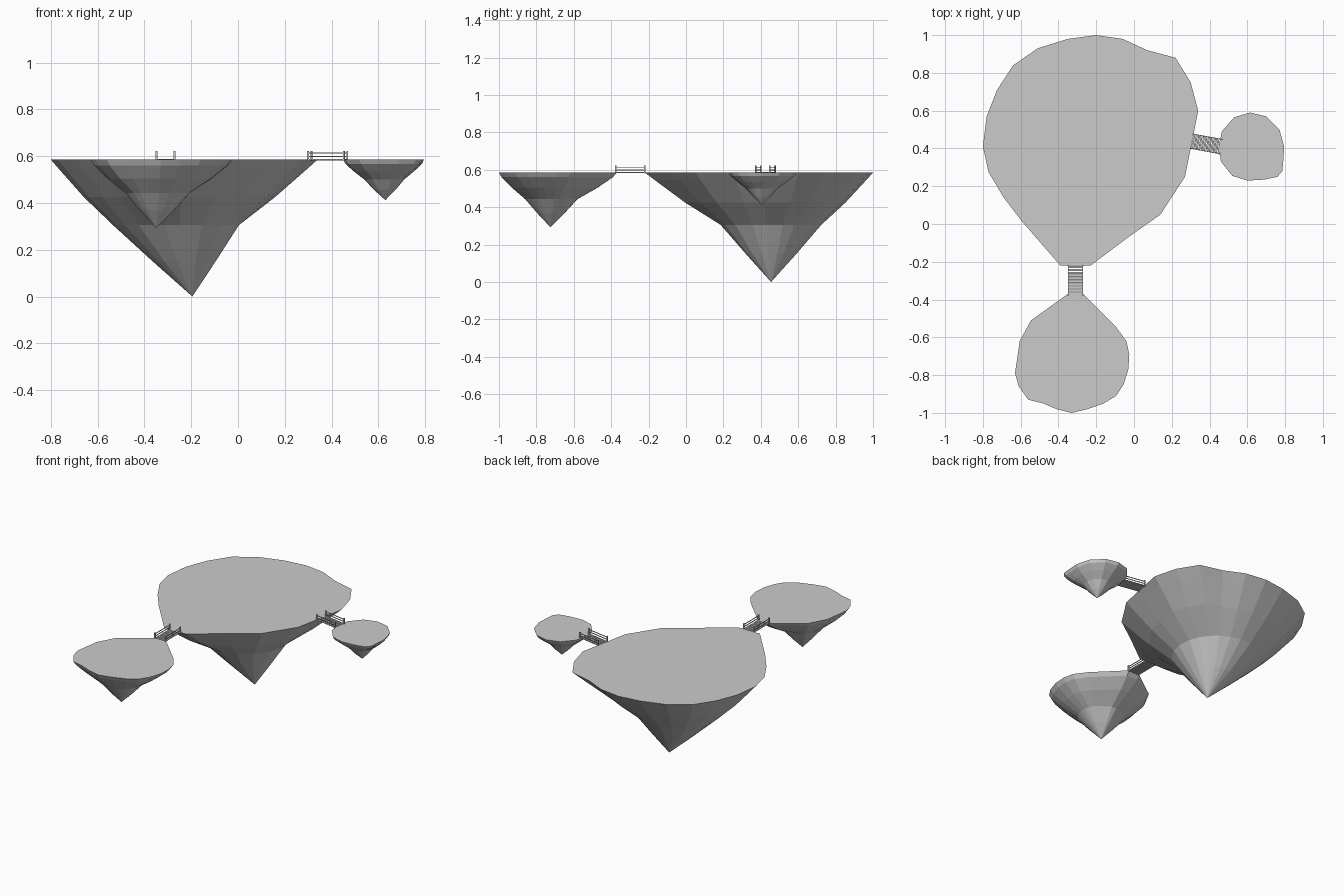
import bpy, bmesh
from mathutils import Vector, Matrix

if "Cube" in bpy.data.objects:
    bpy.data.objects.remove(bpy.data.objects["Cube"])

TOP = 0.585


def island(name, outline, apex, centre, levels):
    """Flat top outline that morphs into a round core, then closes at an apex.
    levels: (z, radius of core circle, blend 0=outline .. 1=circle, shift to apex)"""
    tip = Vector(apex)
    bm = bmesh.new()
    rings = [[bm.verts.new((x, y, TOP)) for x, y in outline]]
    mid = Vector(centre)
    for z, radius, blend, shift in levels:
        c = mid.lerp(tip.xy, shift)
        ring = []
        for x, y in outline:
            p = Vector((x, y))
            q = c + (p - c).normalized() * radius
            r = p.lerp(q, blend)
            ring.append(bm.verts.new((r.x, r.y, z)))
        rings.append(ring)
    n = len(outline)
    bm.faces.new(rings[0])
    for a, b in zip(rings, rings[1:]):
        for i in range(n):
            j = (i + 1) % n
            bm.faces.new((a[i], a[j], b[j], b[i]))
    end = bm.verts.new(tip)
    for i in range(n):
        bm.faces.new((rings[-1][i], rings[-1][(i + 1) % n], end))
    bmesh.ops.recalc_face_normals(bm, faces=bm.faces)
    return finish(name, bm)


def finish(name, bm):
    mesh = bpy.data.meshes.new(name)
    bm.to_mesh(mesh)
    bm.free()
    obj = bpy.data.objects.new(name, mesh)
    bpy.context.collection.objects.link(obj)
    return obj


def boxes(name, items, frame):
    """One object made of boxes given as (centre, size) in the bridge frame."""
    bm = bmesh.new()
    for c, s in items:
        m = frame @ Matrix.Translation(c) @ Matrix.Diagonal((*s, 1))
        bmesh.ops.create_cube(bm, size=1, matrix=m)
    return finish(name, bm)


def bridge(name, start, end, width, count):
    a, b = Vector(start), Vector(end)
    d = b - a
    length = d.length
    frame = Matrix.Translation((a.x, a.y, TOP)) @ Vector((d.x, d.y, 0)).to_track_quat('X', 'Z').to_matrix().to_4x4()
    step = length / count
    half = width / 2
    # Deck slats
    boxes(name + "_planks",
          [((step * (i + 0.5), 0, 0), (step * 0.75, width, 0.005)) for i in range(count)], frame)
    # Corner posts
    boxes(name + "_posts",
          [((x, s * half, 0.016), (0.007, 0.007, 0.042))
           for x in (0, length) for s in (-1, 1)], frame)
    # Hand ropes and lower ropes
    boxes(name + "_ropes",
          [((length / 2, s * half, z), (length, 0.004, 0.004))
           for z in (0.0, 0.014, 0.029) for s in (-1, 1)], frame)


# Large island
island("main_island", [
    (-0.20, 1.0), (-0.06, 0.98), (0.07, 0.92), (0.22, 0.88), (0.30, 0.75),
    (0.34, 0.60), (0.30, 0.40), (0.27, 0.25), (0.14, 0.05), (-0.03, -0.07),
    (-0.23, -0.22), (-0.39, -0.22), (-0.59, 0.01), (-0.69, 0.14), (-0.77, 0.275),
    (-0.80, 0.41), (-0.78, 0.57), (-0.725, 0.71), (-0.64, 0.84), (-0.51, 0.93),
    (-0.35, 0.98)],
    (-0.195, 0.455, 0), (-0.265, 0.455),
    [(0.545, 0.27, 0.13, 0), (0.425, 0.27, 0.53, 0), (0.305, 0.27, 1, 0), (0.15, 0.135, 1, 0.5)])

# Front island
island("front_island", [
    (-0.27, -0.37), (-0.35, -0.37), (-0.545, -0.51), (-0.605, -0.62), (-0.63, -0.79),
    (-0.61, -0.86), (-0.56, -0.93), (-0.48, -0.95), (-0.41, -0.98), (-0.33, -1.0),
    (-0.245, -0.98), (-0.16, -0.95), (-0.095, -0.91), (-0.055, -0.85), (-0.03, -0.77),
    (-0.025, -0.69), (-0.04, -0.62), (-0.095, -0.545)],
    (-0.35, -0.725, 0.293), (-0.345, -0.72),
    [(0.56, 0.14, 0.1, 0), (0.505, 0.14, 0.48, 0), (0.443, 0.14, 1, 0), (0.37, 0.075, 1, 0.5)])

# Right island
island("right_island", [
    (0.615, 0.59), (0.70, 0.57), (0.77, 0.50), (0.795, 0.41), (0.79, 0.33),
    (0.785, 0.28), (0.76, 0.25), (0.69, 0.235), (0.60, 0.23), (0.52, 0.255),
    (0.46, 0.33), (0.45, 0.41), (0.465, 0.49), (0.53, 0.565)],
    (0.63, 0.405, 0.412), (0.625, 0.405),
    [(0.567, 0.085, 0.1, 0), (0.535, 0.085, 0.5, 0), (0.5, 0.085, 1, 0), (0.455, 0.045, 1, 0.5)])

# Rope bridges
bridge("front_bridge", (-0.31, -0.375), (-0.31, -0.22), 0.077, 10)
bridge("right_bridge", (0.307, 0.438), (0.46, 0.41), 0.077, 12)
